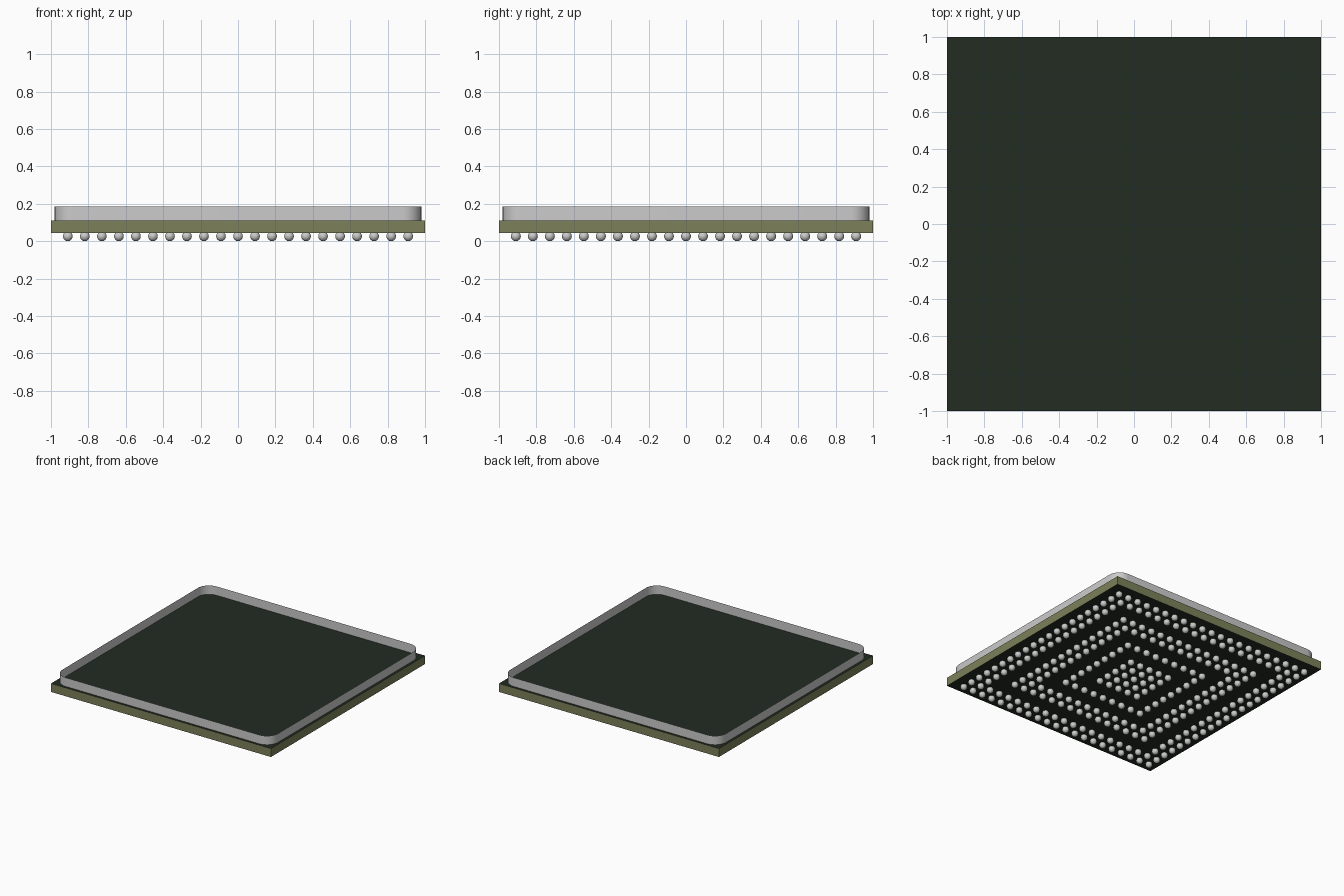
import bpy, bmesh, math
from mathutils import Matrix

if "Cube" in bpy.data.objects:
    bpy.data.objects.remove(bpy.data.objects["Cube"])


def material(name, rgb):
    m = bpy.data.materials.new(name)
    m.diffuse_color = (*rgb, 1)
    m.use_nodes = True
    m.node_tree.nodes["Principled BSDF"].inputs["Base Color"].default_value = m.diffuse_color
    return m


GREEN = material("dark green mask", (0.016, 0.025, 0.016))
OLIVE = material("olive laminate", (0.20, 0.22, 0.10))
GREY = material("lid grey", (0.60, 0.60, 0.60))
SOLDER = material("solder grey", (0.60, 0.60, 0.60))


def finish(name, bm, mats):
    me = bpy.data.meshes.new(name)
    bm.to_mesh(me)
    bm.free()
    ob = bpy.data.objects.new(name, me)
    bpy.context.collection.objects.link(ob)
    for m in mats:
        me.materials.append(m)
    return ob


# Substrate board: dark faces above and below, olive edges
Z0, Z1 = 0.043, 0.112
bm = bmesh.new()
bmesh.ops.create_cube(bm, size=1, matrix=Matrix.Translation((0, 0, (Z0 + Z1) / 2))
                      @ Matrix.Diagonal((2, 2, Z1 - Z0, 1)))
bm.normal_update()
for f in bm.faces:
    f.material_index = 0 if abs(f.normal.z) > 0.5 else 1
finish("substrate", bm, [GREEN, OLIVE])

# Lid wall: thin open rim with rounded corners
HALF, RAD, TOP, SEG = 0.98, 0.10, 0.185, 8
outline = []
for q, (sx, sy) in enumerate([(1, 1), (-1, 1), (-1, -1), (1, -1)]):
    for s in range(SEG + 1):
        a = math.pi / 2 * (q + s / SEG)
        outline.append((sx * (HALF - RAD) + RAD * math.cos(a),
                        sy * (HALF - RAD) + RAD * math.sin(a)))
bm = bmesh.new()
low = [bm.verts.new((x, y, Z1)) for x, y in outline]
high = [bm.verts.new((x, y, TOP)) for x, y in outline]
for i in range(len(outline)):
    j = (i + 1) % len(outline)
    bm.faces.new((low[i], low[j], high[j], high[i])).smooth = True
finish("lid_wall", bm, [GREY])

# Solder balls: one shared ball mesh placed in square rings on a 21 x 21 grid
PITCH, R = 0.091, 0.0265
RINGS = {0, 1, 2, 4, 6, 7, 9, 10}
bm = bmesh.new()
bmesh.ops.create_uvsphere(bm, u_segments=14, v_segments=8, radius=R)
for f in bm.faces:
    f.smooth = True
first = finish("solder_ball", bm, [SOLDER])
spots = [(i, j) for i in range(-10, 11) for j in range(-10, 11)
         if max(abs(i), abs(j)) in RINGS]
for n, (i, j) in enumerate(spots):
    ball = first
    if n:
        ball = bpy.data.objects.new("solder_ball", first.data)
        bpy.context.collection.objects.link(ball)
    ball.location = (i * PITCH, j * PITCH, R)
